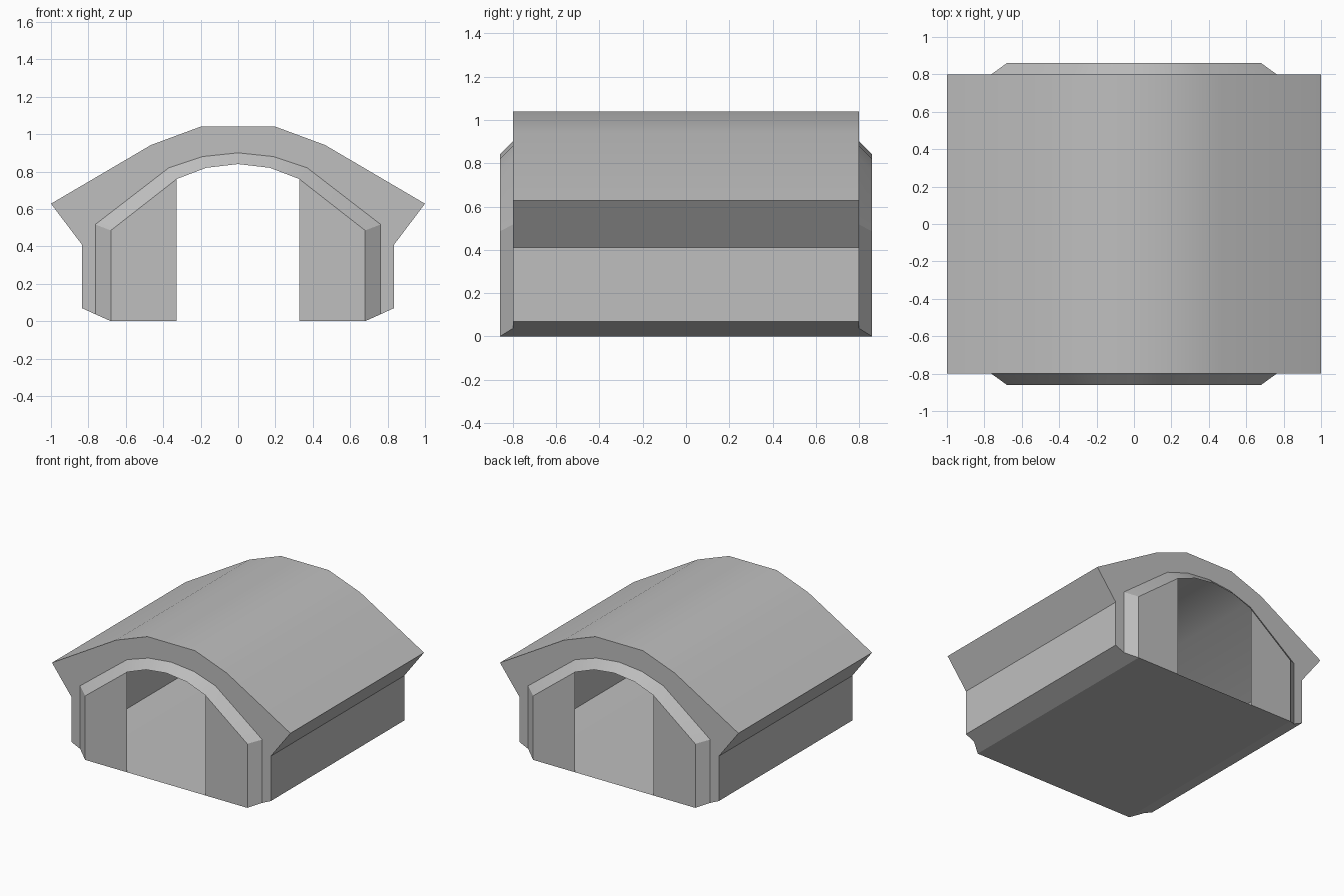
import bpy
import math

if "Cube" in bpy.data.objects:
    bpy.data.objects.remove(bpy.data.objects["Cube"])

grey = bpy.data.materials.new("plain grey")
grey.diffuse_color = (0.52, 0.52, 0.52, 1)
grey.use_nodes = True
grey.node_tree.nodes["Principled BSDF"].inputs["Base Color"].default_value = grey.diffuse_color

# Right-half sections (x, z), bottom to crown, with matching point counts
OUTER = [(.835, .07), (.835, .41), (1.0, .628), (.465, .942), (.2, 1.04), (0, 1.04)]
BAND = [(.763, .037), (.763, .41), (.763, .517), (.37, .82), (.19, .88), (0, .9)]
INNER = [(.68, 0), (.68, .39), (.68, .485), (.328, .76), (.17, .82), (0, .84)]
Y_WALL, Y_TRIM, DOOR = .8, .86, .328


def section(half, y):
    """Full arch section: right half plus its mirror image."""
    full = half + [(-x, z) for x, z in half[-2::-1]]
    return [(x, y, z) for x, z in full]


def make(name, verts, faces):
    mesh = bpy.data.meshes.new(name)
    mesh.from_pydata(verts, [], faces)
    mesh.materials.append(grey)
    obj = bpy.data.objects.new(name, mesh)
    bpy.context.collection.objects.link(obj)
    for p in mesh.polygons:
        p.use_smooth = True
    bpy.ops.object.select_all(action='DESELECT')
    obj.select_set(True)
    bpy.context.view_layer.objects.active = obj
    bpy.ops.object.shade_smooth_by_angle(angle=math.radians(31))
    return obj


def loft(name, a, b):
    n = len(a)
    make(name, a + b, [(i, n + i, n + i + 1, i + 1) for i in range(n - 1)])


def mirrored(name, pts, axis_flip=False):
    """One polygon and its mirror across x = 0."""
    n = len(pts)
    other = [(-x, y, z) for x, y, z in pts]
    right, left = list(range(n)), list(range(2 * n - 1, n - 1, -1))
    if axis_flip:
        right, left = right[::-1], left[::-1]
    make(name, pts + other, [right, left])


# Roof and side walls: thin open shell
loft("roof_and_walls", section(OUTER, -Y_WALL), section(OUTER, Y_WALL))

# Gable ends, raised arch trims and door side panels at both ends
for end, s in (("front", -1), ("back", 1)):
    outer, band, inner = (section(OUTER, s * Y_WALL), section(BAND, s * Y_WALL),
                          section(INNER, s * Y_TRIM))
    if s < 0:
        loft(end + "_gable", band, outer)
        loft(end + "_arch_trim", inner, band)
    else:
        loft(end + "_gable", outer, band)
        loft(end + "_arch_trim", band, inner)
    panel = [(DOOR, s * Y_TRIM, 0)] + [(x, s * Y_TRIM, z) for x, z in INNER[:4]]
    mirrored(end + "_door_panels", panel, s > 0)

# Floor and sloping sills under the walls
f = INNER[0][0]
make("floor", [(-f, -Y_TRIM, 0), (-f, Y_TRIM, 0), (f, Y_TRIM, 0), (f, -Y_TRIM, 0)],
     [(0, 1, 2, 3)])
(bx, bz), (ox, oz) = BAND[0], OUTER[0]
mirrored("sills", [(f, -Y_TRIM, 0), (f, Y_TRIM, 0), (bx, Y_WALL, bz),
                   (ox, Y_WALL, oz), (ox, -Y_WALL, oz), (bx, -Y_WALL, bz)])
